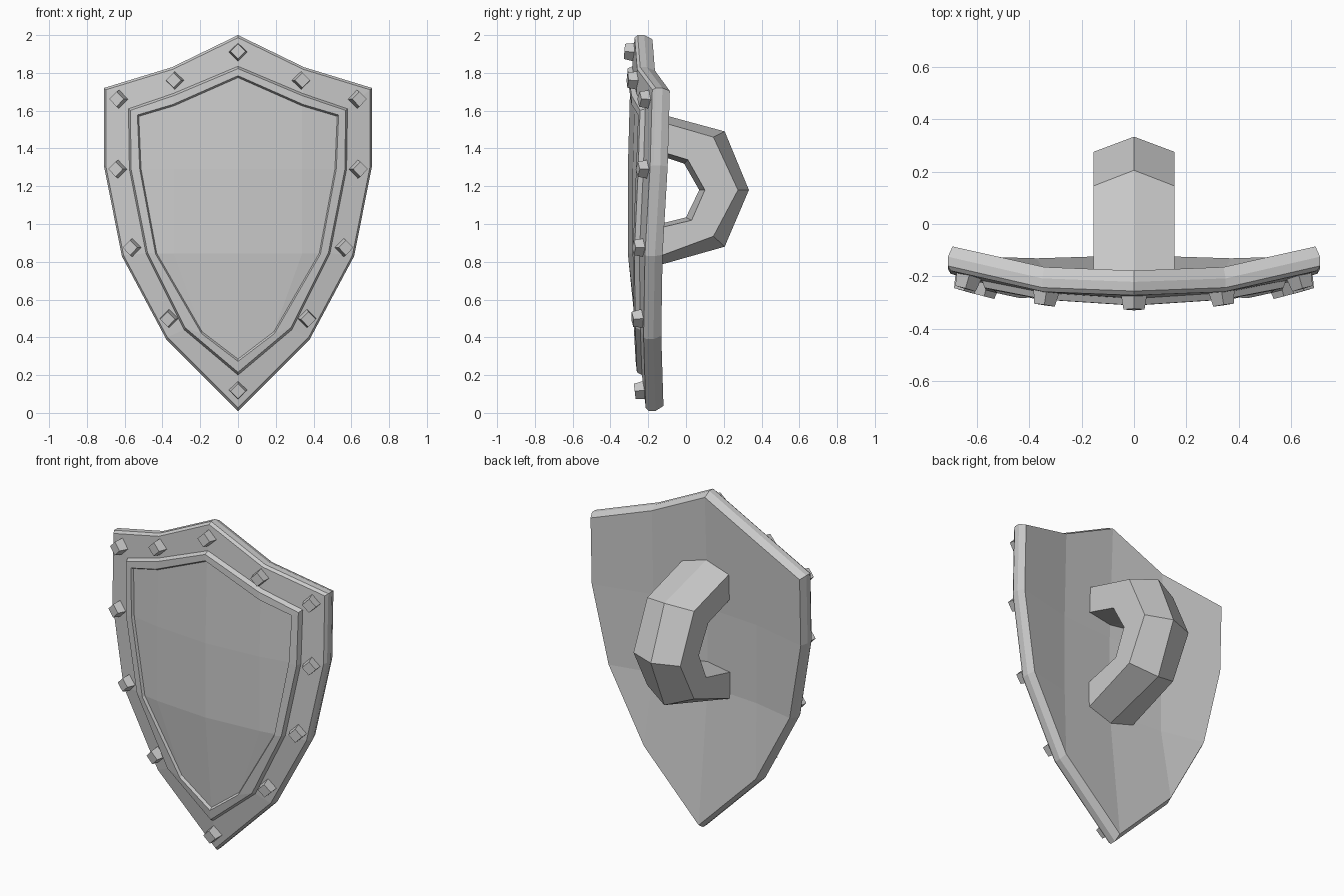
import bpy, bmesh
from mathutils import Vector

if "Cube" in bpy.data.objects:
    bpy.data.objects.remove(bpy.data.objects["Cube"])

# Half outlines (x, z): top tip, shoulder, corner, side, lower side, flank, bottom tip
OUTER = [(0, 2.0), (.35, 1.83), (.71, 1.72), (.71, 1.31), (.615, .83), (.38, .39), (0, .01)]
FRAME = [(0, 1.835), (.345, 1.69), (.58, 1.61), (.575, 1.29), (.487, .845), (.285, .44), (0, .2)]
PANEL = [(0, 1.775), (.34, 1.625), (.525, 1.57), (.513, 1.29), (.43, .845), (.19, .43), (0, .285)]
SPINE = [(0, -.21), (.39, -.255), (.83, -.3), (1.3, -.3), (1.83, -.285), (2.01, -.27)]


def depth(x, z):
    """Curved front surface of the shield"""
    for (z0, y0), (z1, y1) in zip(SPINE, SPINE[1:]):
        if z <= z1:
            break
    return y0 + (y1 - y0) * (z - z0) / (z1 - z0) + .225 * x * x


def finish(name, bm):
    bmesh.ops.recalc_face_normals(bm, faces=bm.faces)
    me = bpy.data.meshes.new(name)
    bm.to_mesh(me)
    bm.free()
    ob = bpy.data.objects.new(name, me)
    bpy.context.collection.objects.link(ob)
    return ob


def ring(bm, half, scale, off):
    full = half + [(-x, z) for x, z in half[-2:0:-1]]
    pts = [(x * scale, 1.1 + (z - 1.1) * scale) for x, z in full]
    return [bm.verts.new((x, depth(x, z) + off, z)) for x, z in pts]


def bridge(bm, a, b):
    n = len(a)
    for i in range(n):
        j = (i + 1) % n
        bm.faces.new((a[i], a[j], b[j], b[i]))


def cap(bm, r, off):
    """Fill a ring with a curved sheet: spine column plus one column each side"""
    c3, c4 = [bm.verts.new((0, depth(0, r[i].co.z) + off, r[i].co.z)) for i in (3, 4)]
    for s in (1, -1):
        p = [r[(s * i) % 12] for i in range(7)]
        a = []
        for i in (3, 4):
            x, z = p[1].co.x, p[i].co.z
            a.append(bm.verts.new((x, depth(x, z) + off, z)))
        for f in ((p[0], p[1], a[0], c3), (p[1], p[2], p[3], a[0]), (c3, a[0], a[1], c4),
                  (a[0], p[3], p[4], a[1]), (c4, a[1], p[5], p[6]), (a[1], p[4], p[5])):
            bm.faces.new(f)


# Shield body: back sheet, bevelled edge, rim band, raised frame, recessed panel
bm = bmesh.new()
steps = [(OUTER, .975, .095), (OUTER, 1, .05), (OUTER, 1, .015), (OUTER, .985, 0),
         (FRAME, 1, 0), (FRAME, .983, -.025), (PANEL, 1.015, -.025), (PANEL, 1, -.008)]
rings = [ring(bm, *s) for s in steps]
for a, b in zip(rings, rings[1:]):
    bridge(bm, a, b)
cap(bm, rings[0], .095)
cap(bm, rings[-1], -.008)
finish("shield_body", bm)

# Handle: hexagonal section swept around an arch, (y, z) profiles
EDGE_OUT = [(-.22, 1.565), (.145, 1.46), (.275, 1.18), (.145, .935), (-.22, .80)]
RIDGE_OUT = [(-.22, 1.605), (.205, 1.49), (.333, 1.18), (.205, .88), (-.22, .76)]
EDGE_IN = [(-.22, 1.41), (.01, 1.34), (.1, 1.18), (.03, 1.02), (-.22, .96)]
RIDGE_IN = [(-.22, 1.39), (-.01, 1.32), (.07, 1.18), (.0, 1.035), (-.22, .98)]
bm = bmesh.new()
sections = []
for i in range(5):
    loop = [(.155, EDGE_OUT), (0, RIDGE_OUT), (-.155, EDGE_OUT),
            (-.155, EDGE_IN), (0, RIDGE_IN), (.155, EDGE_IN)]
    sections.append([bm.verts.new((x, *prof[i])) for x, prof in loop])
for a, b in zip(sections, sections[1:]):
    bridge(bm, a, b)
bm.faces.new(sections[0])
bm.faces.new(sections[-1])
finish("handle", bm)

# Rim studs: tapered diamonds aligned to the surface
STUDS = [(0, 1.91), (.335, 1.76), (.63, 1.66), (.635, 1.29), (.56, .875), (.365, .5), (0, .12)]
for x, z in STUDS + [(-x, z) for x, z in STUDS if x]:
    e = .03
    n = Vector(((depth(x + e, z) - depth(x - e, z)) / (2 * e), -1,
                (depth(x, z + e) - depth(x, z - e)) / (2 * e))).normalized()
    bm = bmesh.new()
    bmesh.ops.create_cone(bm, cap_ends=True, segments=4, radius1=.052, radius2=.04, depth=.07)
    ob = finish("rim_stud", bm)
    ob.rotation_euler = n.to_track_quat('Z', 'Y').to_euler()
    ob.location = Vector((x, depth(x, z), z)) + n * .013
